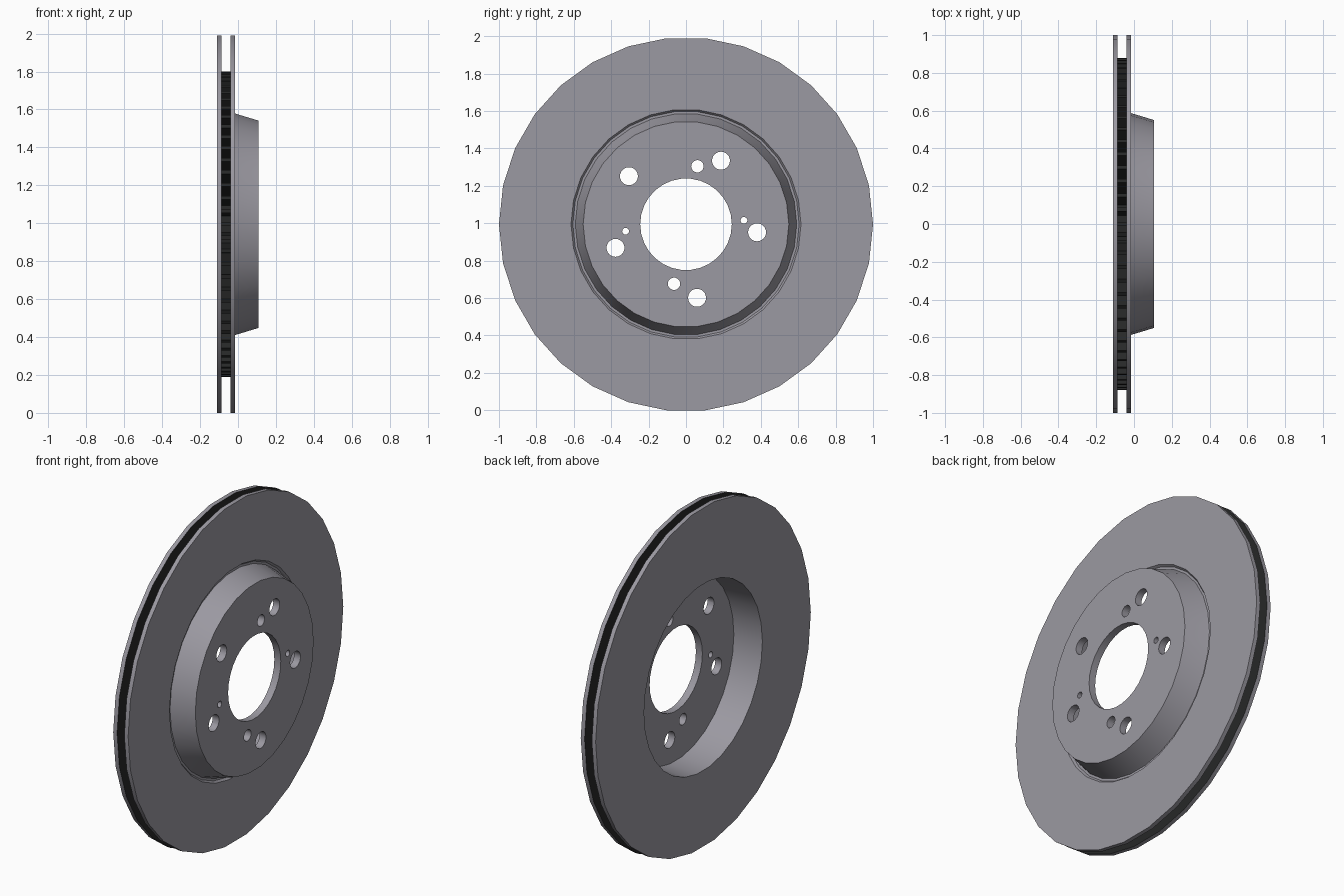
import bpy, bmesh, math
from mathutils import Matrix, Vector

if "Cube" in bpy.data.objects:
    bpy.data.objects.remove(bpy.data.objects["Cube"])

SIDES = 30
CZ = math.cos(math.pi / SIDES)      # axis height so the flat bottom edge sits on z = 0


def material(name, rgb):
    m = bpy.data.materials.new(name)
    m.diffuse_color = (*rgb, 1)
    m.use_nodes = True
    m.node_tree.nodes["Principled BSDF"].inputs["Base Color"].default_value = m.diffuse_color
    return m


steel = material("grey steel", (0.33, 0.32, 0.36))
dark = material("dark iron", (0.02, 0.021, 0.021))


def to_object(bm, name, mats):
    bmesh.ops.recalc_face_normals(bm, faces=bm.faces)
    me = bpy.data.meshes.new(name)
    bm.to_mesh(me)
    bm.free()
    for m in mats:
        me.materials.append(m)
    ob = bpy.data.objects.new(name, me)
    ob.location.z = CZ
    bpy.context.collection.objects.link(ob)
    return ob


# Rotor: closed (x, radius, material of the following segment) profile turned about x
profile = [
    (-0.112, 0.55, 0), (-0.112, 1.0, 0),                      # back plate
    (-0.087, 1.0, 1), (-0.087, 0.63, 1), (-0.040, 0.63, 1),   # dark cooling gap
    (-0.040, 1.0, 0), (-0.015, 1.0, 0),                       # front plate
    (-0.015, 0.615, 0), (-0.028, 0.605, 0), (-0.028, 0.592, 0),  # groove
    (-0.015, 0.587, 0), (0.107, 0.55, 0),                     # hat side
    (0.107, 0.245, 0), (0.065, 0.245, 0), (0.065, 0.538, 0),  # hat face and bore
]
bm = bmesh.new()
rings = []
for i in range(SIDES):
    a = 2 * math.pi * i / SIDES
    rings.append([bm.verts.new((x, r * math.cos(a), r * math.sin(a))) for x, r, _ in profile])
n = len(profile)
for i in range(SIDES):
    p, q = rings[i], rings[(i + 1) % SIDES]
    for j in range(n):
        k = (j + 1) % n
        bm.faces.new((p[j], p[k], q[k], q[j])).material_index = profile[j][2]
rotor = to_object(bm, "brake_rotor", [steel, dark])

# Bolt, screw and locating holes: (y, z, radius) from the axis
holes = [
    (-0.305, 0.257, 0.048), (0.187, 0.34, 0.048), (0.38, -0.043, 0.048),
    (0.059, -0.393, 0.048), (-0.377, -0.126, 0.048),
    (0.061, 0.31, 0.033), (-0.064, -0.318, 0.033),
    (0.31, 0.021, 0.018), (-0.323, -0.037, 0.018),
]
bm = bmesh.new()
for y, z, r in holes:
    mat = Matrix.Translation((0.085, y, z)) @ Matrix.Rotation(math.pi / 2, 4, 'Y')
    bmesh.ops.create_cone(bm, cap_ends=True, segments=24, radius1=r, radius2=r,
                          depth=0.2, matrix=mat)
cutter = to_object(bm, "hole_cutter", [steel])
cutter.hide_render = True
mod = rotor.modifiers.new("holes", 'BOOLEAN')
mod.operation = 'DIFFERENCE'
mod.solver = 'EXACT'
mod.object = cutter
bpy.context.view_layer.objects.active = rotor
rotor.select_set(True)
bpy.ops.object.modifier_apply(modifier=mod.name)
bpy.data.objects.remove(cutter)
bpy.ops.object.shade_smooth_by_angle(angle=math.radians(30))

# Cooling vanes: thin radial blades between the two plates
bm = bmesh.new()
VANES = 72
for i in range(VANES):
    a = 2 * math.pi * i / VANES
    outer = Vector((0, 0.88 * math.cos(a), 0.805 * math.sin(a)))
    inner = Vector((0, 0.62 * math.cos(a), 0.62 * math.sin(a)))
    length = (outer - inner).length
    mid = (outer + inner) / 2 + Vector((-0.0635, 0, 0))
    ang = math.atan2(outer.z - inner.z, outer.y - inner.y)
    bmesh.ops.create_cube(bm, size=1, matrix=Matrix.Translation(mid)
                          @ Matrix.Rotation(ang, 4, 'X')
                          @ Matrix.Diagonal((0.048, length, 0.02, 1)))
to_object(bm, "cooling_vanes", [dark])
